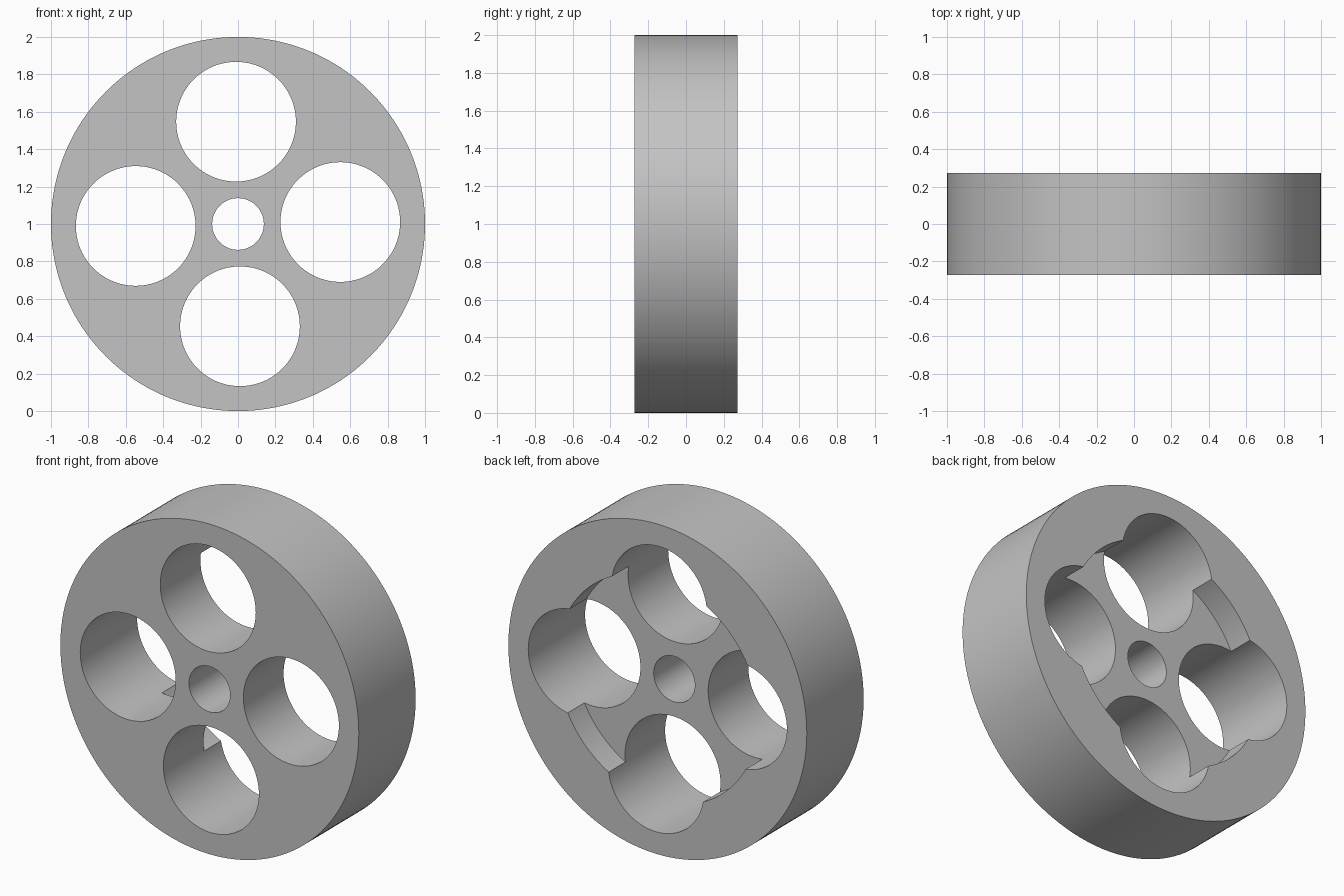
import bpy
import math

if "Cube" in bpy.data.objects:
    bpy.data.objects.remove(bpy.data.objects["Cube"])

HALF = 0.272        # half of the wheel thickness
RECESS = 0.16       # depth of the pocket in the back

grey = bpy.data.materials.new("plain_grey")
grey.use_nodes = True
colour = (0.55, 0.55, 0.55, 1)
grey.diffuse_color = colour
grey.node_tree.nodes["Principled BSDF"].inputs["Base Color"].default_value = colour


def disc(name, radius, x=0, z=1, y0=-HALF, y1=HALF, sides=96):
    """Cylinder along y, spanning y0 to y1."""
    bpy.ops.mesh.primitive_cylinder_add(
        vertices=sides, radius=radius, depth=y1 - y0,
        location=(x, (y0 + y1) / 2, z), rotation=(math.pi / 2, 0, 0))
    obj = bpy.context.object
    obj.name = name
    obj.data.materials.append(grey)
    return obj


# Wheel body
wheel = disc("wheel", 1, sides=160)

# Axle bore, round back pocket and four lightening holes
cutters = [disc("axle_bore_cutter", 0.138, y0=-1, y1=1),
           disc("back_pocket_cutter", 0.675, y0=HALF - RECESS, y1=1, sides=128)]
for i in range(4):
    angle = math.radians(1.1 + 90 * i)
    cutters.append(disc(f"hole_cutter_{i + 1}", 0.32, 0.547 * math.cos(angle),
                        1 + 0.547 * math.sin(angle), -1, 1))

bpy.ops.object.select_all(action='DESELECT')
wheel.select_set(True)
bpy.context.view_layer.objects.active = wheel
for cutter in cutters:
    cutter.hide_render = True
    cut = wheel.modifiers.new(cutter.name, 'BOOLEAN')
    cut.operation = 'DIFFERENCE'
    cut.solver = 'EXACT'
    cut.object = cutter
    bpy.ops.object.modifier_apply(modifier=cut.name)
    bpy.data.objects.remove(cutter)

bpy.ops.object.shade_smooth_by_angle(angle=math.radians(30))
